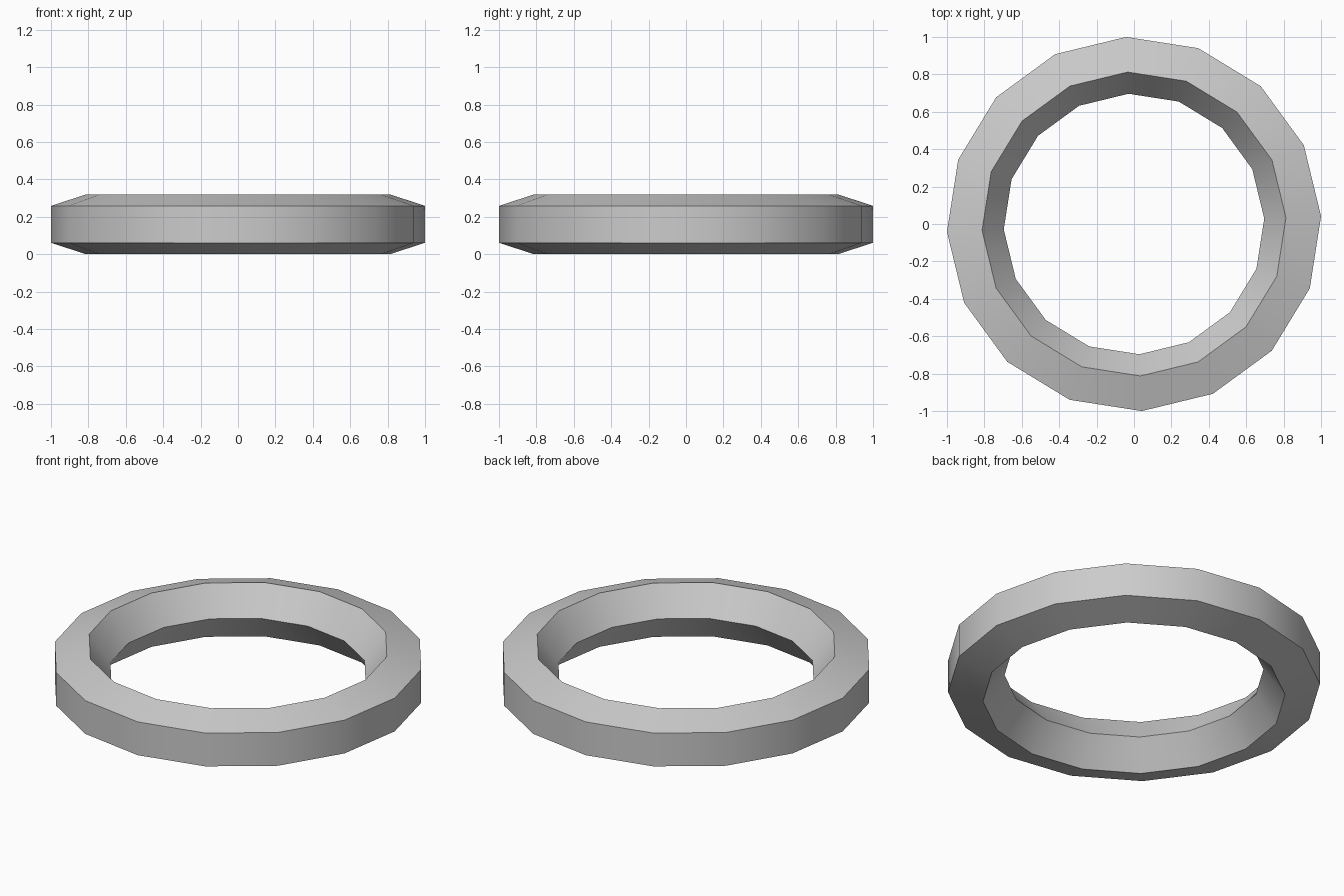
import bpy, bmesh
from math import cos, sin, pi, radians

if "Cube" in bpy.data.objects:
    bpy.data.objects.remove(bpy.data.objects["Cube"])

SIDES = 16                      # segments around the ring
MAJOR, MINOR = 0.865, 0.168     # ring radius and pentagon radius
TURN = radians(2.4)             # slight rotation of the ring
HEIGHT = MINOR * sin(radians(72))


def ring_point(i, j):
    # pentagon section with its flat side facing outward
    a = TURN + 2 * pi * i / SIDES
    b = pi / 5 + 2 * pi * j / 5
    r = MAJOR + MINOR * cos(b)
    return (r * cos(a), r * sin(a), HEIGHT + MINOR * sin(b))


# Ring: pentagonal section swept around a 16-sided loop
bm = bmesh.new()
loops = [[bm.verts.new(ring_point(i, j)) for j in range(5)] for i in range(SIDES)]
for i in range(SIDES):
    a, b = loops[i], loops[(i + 1) % SIDES]
    for j in range(5):
        k = (j + 1) % 5
        bm.faces.new((a[j], b[j], b[k], a[k]))
bmesh.ops.recalc_face_normals(bm, faces=bm.faces)
mesh = bpy.data.meshes.new("ring")
bm.to_mesh(mesh)
bm.free()

ring = bpy.data.objects.new("ring", mesh)
bpy.context.collection.objects.link(ring)
bpy.context.view_layer.objects.active = ring
ring.select_set(True)
bpy.ops.object.shade_smooth_by_angle(angle=radians(30))
